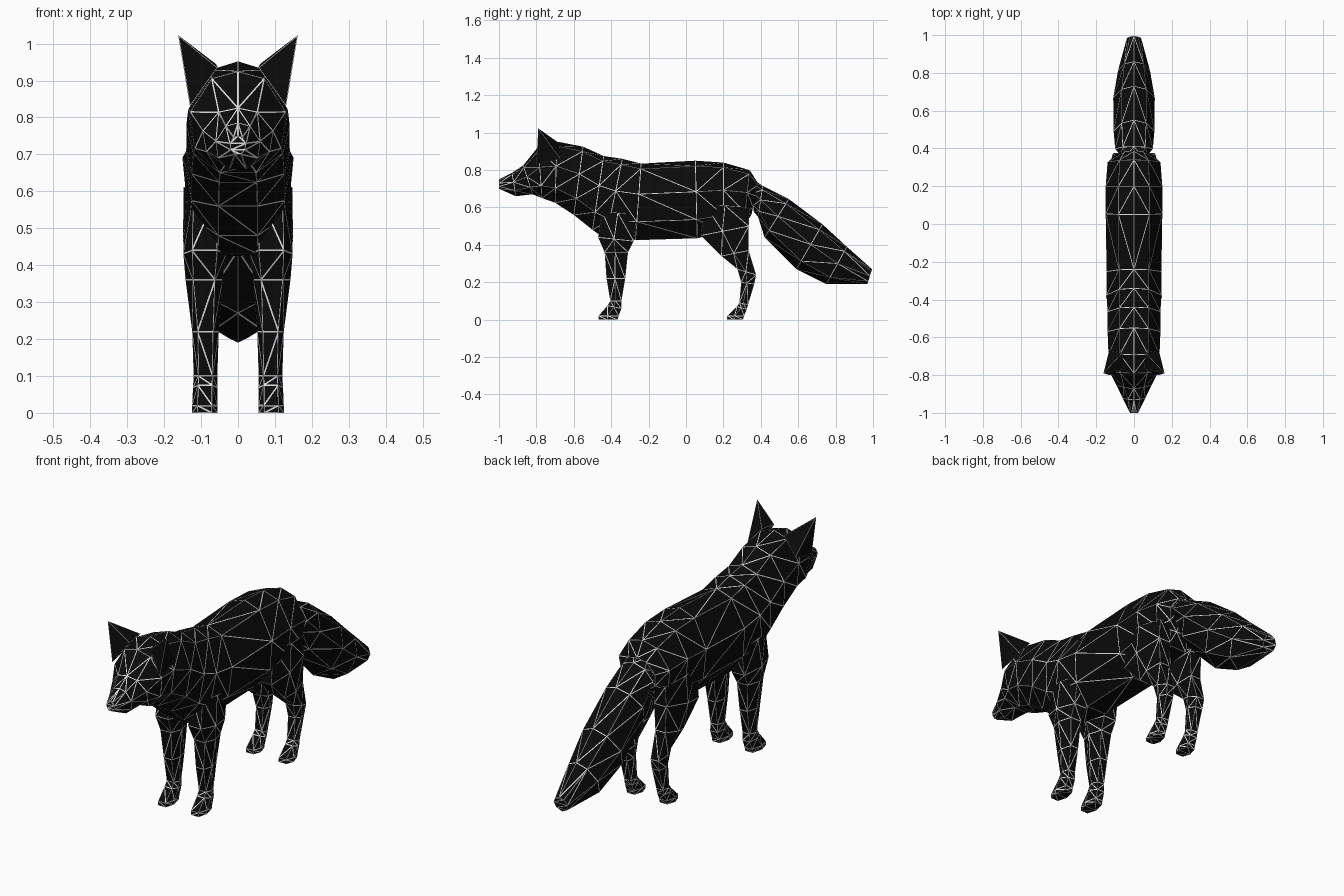
import bpy, bmesh
from mathutils import Vector

cube = bpy.data.objects.get("Cube")
if cube:
    bpy.data.objects.remove(cube, do_unlink=True)

LINE = 0.0021  # half the width of a painted edge line


def material(name, value):
    mat = bpy.data.materials.new(name)
    mat.use_nodes = True
    color = (value, value, value, 1)
    mat.diffuse_color = color
    bsdf = mat.node_tree.nodes["Principled BSDF"]
    bsdf.inputs["Base Color"].default_value = color
    bsdf.inputs["Roughness"].default_value = 0.9
    return mat


black = material("black coat", 0.003)
white = material("white edge lines", 0.75)


def finish(name, bm):
    """Triangulate, then inset each facet so its rim becomes an edge line."""
    bmesh.ops.recalc_face_normals(bm, faces=bm.faces[:])
    bmesh.ops.triangulate(bm, faces=bm.faces[:])
    rims = bmesh.ops.inset_individual(bm, faces=bm.faces[:], thickness=LINE,
                                      use_even_offset=True)["faces"]
    for face in rims:
        face.material_index = 1
    mesh = bpy.data.meshes.new(name)
    bm.to_mesh(mesh)
    bm.free()
    mesh.materials.append(black)
    mesh.materials.append(white)
    obj = bpy.data.objects.new(name, mesh)
    bpy.context.collection.objects.link(obj)


def ring(section, profile, side):
    """Closed section between two (y, z) points, with a centre x and half width."""
    a, b, cx, w = section
    half = [(Vector(a).lerp(Vector(b), t), w * k) for t, k in profile]
    pts = [(cx + x, p.x, p.y) for p, x in half]
    pts += [(cx - x, p.x, p.y) for p, x in reversed(half) if x > 0]
    return [(side * x, y, z) for x, y, z in pts]


def loft(name, sections, profile, side=1):
    bm = bmesh.new()
    rings = [[bm.verts.new(p) for p in ring(s, profile, side)] for s in sections]
    for r, q in zip(rings, rings[1:]):
        for i in range(len(r)):
            j = (i + 1) % len(r)
            bm.faces.new((r[i], r[j], q[j], q[i]))
    bm.faces.new(rings[0])
    bm.faces.new(rings[-1])
    finish(name, bm)


# Head, neck and torso: top point, bottom point, centre x, half width
trunk = [(0, 0), (.07, .55), (.4, 1), (.76, .9), (1, .38)]
loft("head_and_body", [
    ((-1, .75), (-1, .70), 0, .022),
    ((-.93, .785), (-.91, .66), 0, .06),
    ((-.87, .825), (-.82, .67), 0, .095),
    ((-.79, .925), (-.77, .65), 0, .13),
    ((-.69, .952), (-.70, .625), 0, .135),
    ((-.55, .925), (-.60, .56), 0, .14),
    ((-.44, .875), (-.50, .48), 0, .14),
    ((-.34, .86), (-.43, .43), 0, .145),
    ((-.24, .835), (-.27, .425), 0, .145),
    ((.05, .85), (.06, .435), 0, .15),
    ((.2, .84), (.2, .47), 0, .15),
    ((.34, .80), (.31, .5), 0, .14),
    ((.385, .73), (.35, .56), 0, .09),
], trunk)

# Bushy tail, swelling and tapering to a blunt tip
brush = [(0, 0), (.12, .6), (.45, 1), (.82, .75), (1, 0)]
loft("tail", [
    ((.36, .75), (.36, .58), 0, .07),
    ((.41, .715), (.385, .55), 0, .1),
    ((.55, .645), (.42, .44), 0, .108),
    ((.73, .51), (.59, .27), 0, .11),
    ((.86, .39), (.75, .19), 0, .085),
    ((.995, .27), (.97, .19), 0, .038),
], brush)

# Legs: front point, back point, centre x, half width
limb = [(0, .6), (.45, 1), (1, .6)]
front_leg = [
    ((-.45, .58), (-.26, .56), .092, .05),
    ((-.47, .44), (-.28, .42), .09, .058),
    ((-.435, .36), (-.31, .36), .092, .05),
    ((-.425, .22), (-.325, .22), .088, .036),
    ((-.405, .1), (-.345, .1), .088, .032),
    ((-.42, .075), (-.345, .06), .089, .033),
    ((-.468, .02), (-.36, .02), .09, .034),
    ((-.468, 0), (-.365, 0), .09, .034),
]
hind_leg = [
    ((.1, .62), (.34, .6), .092, .055),
    ((.08, .45), (.335, .5), .093, .056),
    ((.19, .34), (.335, .37), .094, .046),
    ((.275, .27), (.375, .24), .09, .036),
    ((.295, .2), (.365, .19), .088, .033),
    ((.285, .09), (.332, .08), .088, .031),
    ((.272, .07), (.325, .055), .089, .033),
    ((.22, .02), (.31, .02), .09, .034),
    ((.22, 0), (.305, 0), .09, .034),
]


def ear(name, side):
    """Four-sided spike leaning outwards over the head."""
    bm = bmesh.new()
    base = [(.055, -.77, .935), (.13, -.8, .83), (.132, -.67, .86), (.06, -.68, .945)]
    verts = [bm.verts.new((side * x, y, z)) for x, y, z in base]
    tip = bm.verts.new((side * .162, -.79, 1.023))
    for i in range(4):
        bm.faces.new((verts[i], verts[(i + 1) % 4], tip))
    bm.faces.new(verts)
    finish(name, bm)


for side, label in ((1, "left"), (-1, "right")):
    loft(label + "_front_leg", front_leg, limb, side)
    loft(label + "_hind_leg", hind_leg, limb, side)
    ear(label + "_ear", side)
